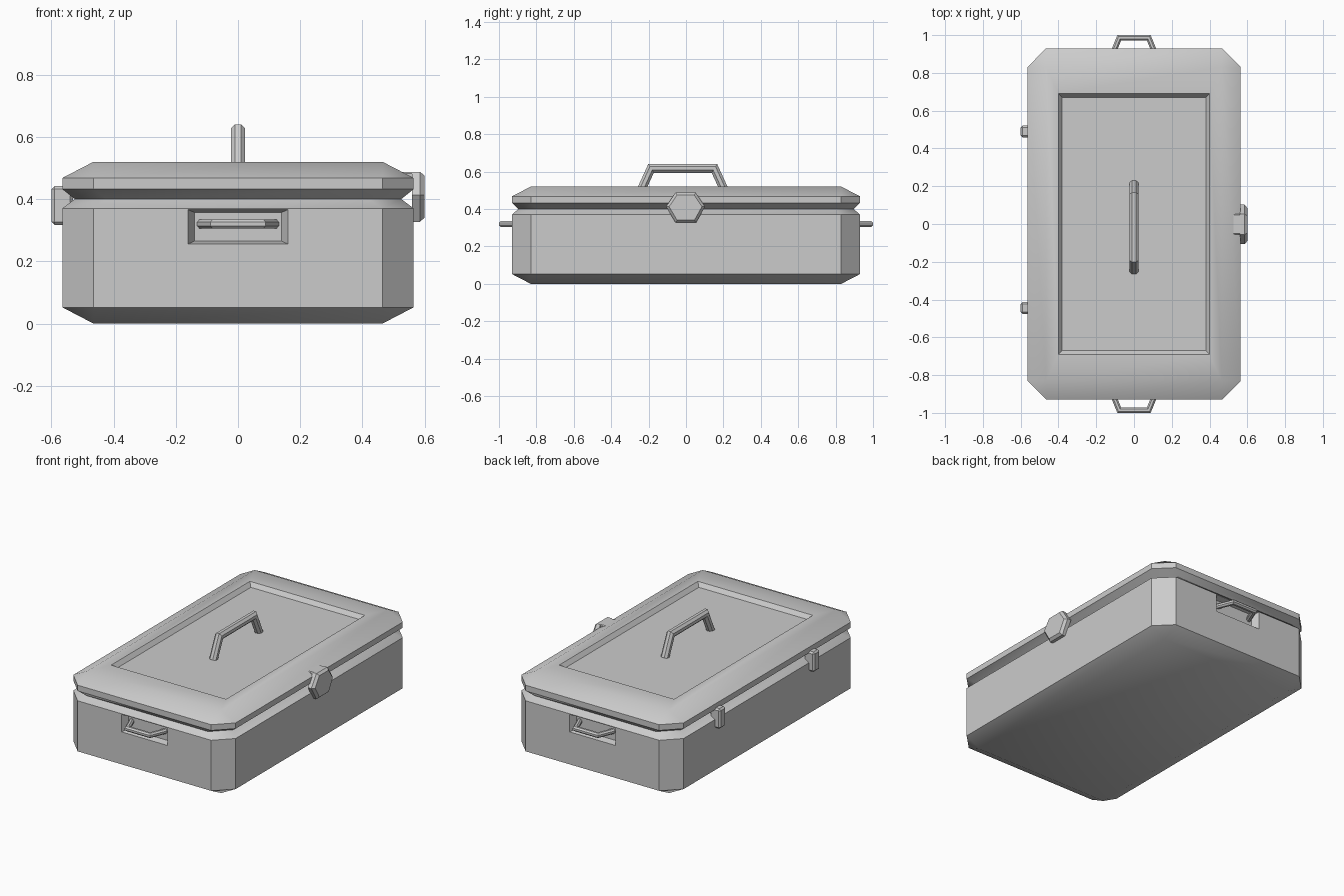
import bpy, bmesh
from math import pi, cos, sin, radians
from mathutils import Vector

if "Cube" in bpy.data.objects:
    bpy.data.objects.remove(bpy.data.objects["Cube"])


def finish(name, bm, angle=30):
    bmesh.ops.recalc_face_normals(bm, faces=bm.faces)
    me = bpy.data.meshes.new(name)
    bm.to_mesh(me)
    bm.free()
    ob = bpy.data.objects.new(name, me)
    bpy.context.collection.objects.link(ob)
    bpy.ops.object.select_all(action='DESELECT')
    ob.select_set(True)
    bpy.context.view_layer.objects.active = ob
    bpy.ops.object.shade_smooth_by_angle(angle=radians(angle))
    return ob


def loft(bm, rings, caps):
    """Skin equal-length vertex rings; caps = (first, last)."""
    vr = [[bm.verts.new(p) for p in r] for r in rings]
    n = len(vr[0])
    for a, b in zip(vr, vr[1:]):
        for i in range(n):
            j = (i + 1) % n
            bm.faces.new((a[i], a[j], b[j], b[i]))
    if caps[0]:
        bm.faces.new(vr[0][::-1])
    if caps[1]:
        bm.faces.new(vr[-1])


def ring(x, y, c, z):
    """Rectangle with chamfered corners, half sizes x and y."""
    return [(x, y - c, z), (x - c, y, z), (c - x, y, z), (-x, y - c, z),
            (-x, c - y, z), (c - x, -y, z), (x - c, -y, z), (x, c - y, z)]


def chamfered_shell(rings, caps):
    bm = bmesh.new()
    loft(bm, [ring(*r) for r in rings], caps)
    bmesh.ops.remove_doubles(bm, verts=bm.verts, dist=1e-4)
    bmesh.ops.dissolve_degenerate(bm, edges=bm.edges, dist=1e-4)
    bmesh.ops.recalc_face_normals(bm, faces=bm.faces)
    return bm


def recess(bm, normal, centre, outer, inner, depth):
    """Sink a rectangular pocket into the largest face along an axis normal."""
    n = Vector(normal)
    face = max((f for f in bm.faces if f.normal.dot(n) > 0.99), key=lambda f: f.calc_area())
    axes = [i for i in range(3) if abs(n[i]) < 0.5]
    corners, mid = list(face.verts), face.calc_center_median()
    level = mid.dot(n)
    bm.faces.remove(face)
    loops = [corners]
    for half, d in ((outer, 0), (inner, depth)):
        loop = []
        for v in corners:
            p = n * (level - d)
            for k, i in enumerate(axes):
                s = 1 if v.co[i] > mid[i] else -1
                p[i] = centre[k] + s * half[k]
            loop.append(bm.verts.new(p))
        loops.append(loop)
    for a, b in zip(loops, loops[1:]):
        for i in range(4):
            j = (i + 1) % 4
            bm.faces.new((a[i], a[j], b[j], b[i]))
    bm.faces.new(loops[-1])


def handle(name, path, r, sides, place):
    """Mitred tube along a 2D path; place maps (along, out, across) to 3D."""
    pts = [Vector(p) for p in path]
    dirs = [(b - a).normalized() for a, b in zip(pts, pts[1:])]
    rings = []
    for i, p in enumerate(pts):
        a, b = dirs[max(i - 1, 0)], dirs[min(i, len(dirs) - 1)]
        t = (a + b).normalized()
        m = Vector((-t.y, t.x)) / t.dot(a)
        row = []
        for k in range(sides):
            w = 2 * pi * (k + 0.5) / sides
            q = p + m * (r * cos(w))
            row.append(place(q.x, q.y, r * sin(w)))
        rings.append(row)
    bm = bmesh.new()
    loft(bm, rings, (True, True))
    return finish(name, bm)


def block(name, lo, hi, bevel):
    lo, hi = Vector(lo), Vector(hi)
    bm = bmesh.new()
    bmesh.ops.create_cube(bm, size=1)
    for v in bm.verts:
        v.co = Vector(((lo + hi)[i] / 2 + v.co[i] * (hi - lo)[i] for i in range(3)))
    bmesh.ops.bevel(bm, geom=bm.edges[:], offset=bevel, segments=1, affect='EDGES')
    return finish(name, bm)


# Lower body, with a pocket in each end
body = chamfered_shell([(0.465, 0.83, 0, 0), (0.565, 0.93, 0.1, 0.052),
                        (0.565, 0.93, 0.1, 0.37), (0.525, 0.897, 0.105, 0.40)], (True, False))
for s in (-1, 1):
    recess(body, (0, s, 0), (0, 0.311), (0.16, 0.055), (0.14, 0.046), 0.04)
finish("case_body", body)

# Lid with a shallow panel sunk into its top
lid = chamfered_shell([(0.525, 0.897, 0.105, 0.40), (0.565, 0.93, 0.1, 0.432),
                       (0.565, 0.93, 0.1, 0.468), (0.465, 0.83, 0, 0.52)], (False, True))
recess(lid, (0, 0, 1), (0, 0), (0.40, 0.69), (0.38, 0.67), 0.025)
finish("case_lid", lid)

# Carry handle on the lid
handle("lid_handle", [(-0.245, 0.49), (-0.187, 0.617), (0.152, 0.617), (0.21, 0.49)],
       0.025, 8, lambda a, o, c: (c, a, o))

# Pull handles in the end pockets
for s, name in ((-1, "front_handle"), (1, "back_handle")):
    handle(name, [(-0.118, 0.888), (-0.078, 0.986), (0.078, 0.986), (0.118, 0.888)],
           0.016, 8, lambda a, o, c, s=s: (a, s * o, 0.32 + c))

# Hexagonal latch plate with a bevelled face
hexagon = [(-0.107, 0.413), (-0.056, 0.327), (0.054, 0.327),
           (0.102, 0.413), (0.052, 0.488), (-0.056, 0.488)]
bm = bmesh.new()
loft(bm, [[(x, -0.003 + (y + 0.003) * k, 0.41 + (z - 0.41) * k) for y, z in hexagon]
          for x, k in ((0.56, 1), (0.585, 1), (0.60, 0.84))], (True, True))
finish("latch_plate", bm)

# Latch tab hooked over the lid edge
block("latch_tab", (0.52, -0.056, 0.45), (0.59, 0.052, 0.488), 0.005)

# Hinges on the left side
for y, name in ((0.49, "back_hinge"), (-0.445, "front_hinge")):
    block(name, (-0.60, y - 0.031, 0.317), (-0.53, y + 0.031, 0.442), 0.01)
